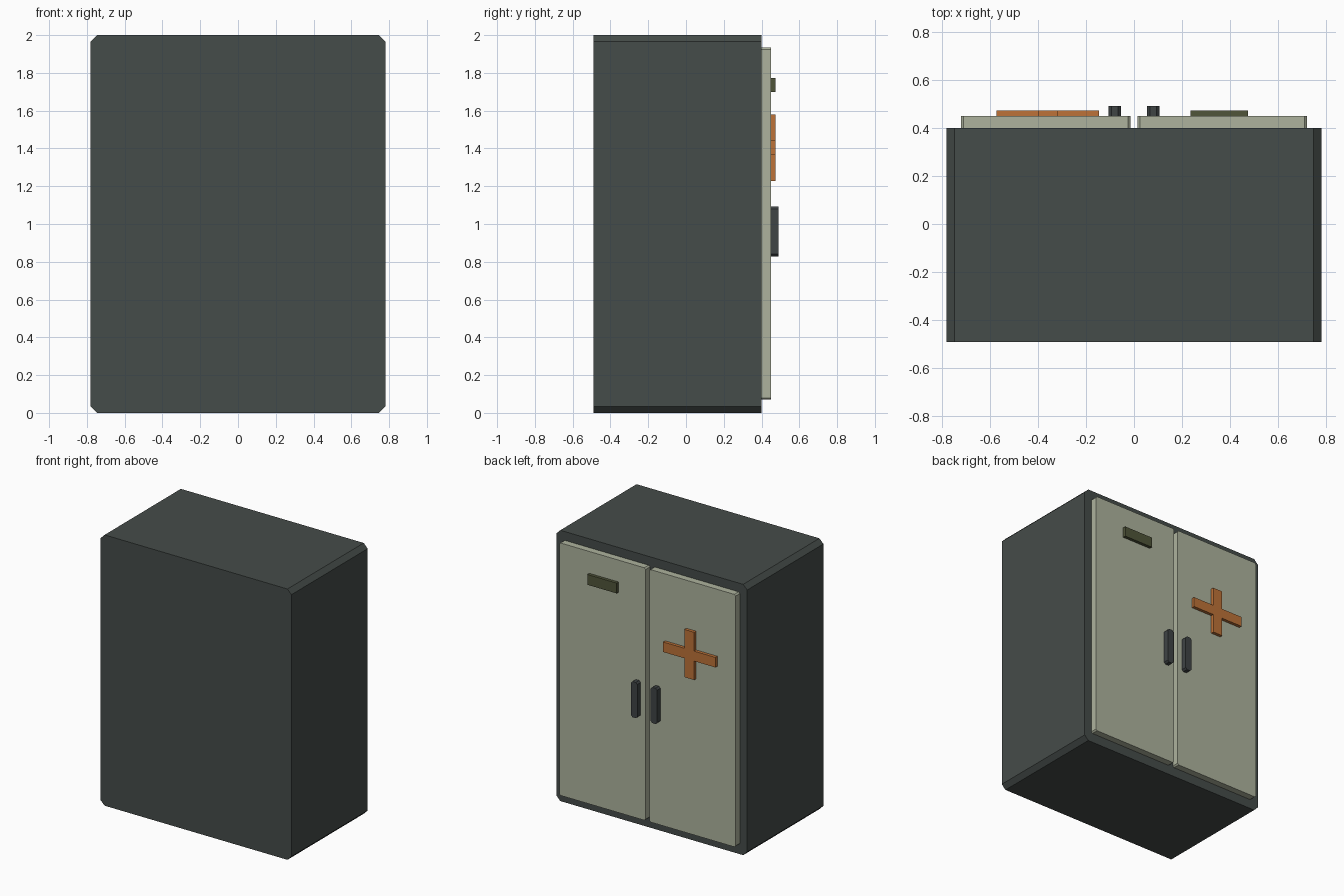
import bpy, bmesh

if "Cube" in bpy.data.objects:
    bpy.data.objects.remove(bpy.data.objects["Cube"])


def material(name, rgb):
    m = bpy.data.materials.new(name)
    m.diffuse_color = (*rgb, 1)
    m.use_nodes = True
    m.node_tree.nodes["Principled BSDF"].inputs["Base Color"].default_value = m.diffuse_color
    return m


def prism(name, outline, y0, y1, mat):
    """Extrude an x-z outline from y0 to y1."""
    bm = bmesh.new()
    face = bm.faces.new([bm.verts.new((x, y0, z)) for x, z in outline])
    ext = bmesh.ops.extrude_face_region(bm, geom=[face])["geom"]
    bmesh.ops.translate(bm, vec=(0, y1 - y0, 0),
                        verts=[v for v in ext if isinstance(v, bmesh.types.BMVert)])
    bmesh.ops.recalc_face_normals(bm, faces=bm.faces)
    me = bpy.data.meshes.new(name)
    bm.to_mesh(me)
    bm.free()
    me.materials.append(mat)
    ob = bpy.data.objects.new(name, me)
    bpy.context.collection.objects.link(ob)
    return ob


def chamfered(x0, x1, z0, z1, c):
    """Rectangle with its four corners cut off."""
    return [(x0 + c, z0), (x1 - c, z0), (x1, z0 + c), (x1, z1 - c),
            (x1 - c, z1), (x0 + c, z1), (x0, z1 - c), (x0, z0 + c)]


shell = material("dark_shell", (0.06, 0.072, 0.067))
cream = material("pale_door", (0.42, 0.45, 0.34))
dark = material("handle_dark", (0.05, 0.058, 0.06))
orange = material("orange_mark", (0.51, 0.17, 0.04))
olive = material("olive_plate", (0.08, 0.09, 0.042))

# Cabinet body
prism("cabinet_body", chamfered(-0.78, 0.78, 0, 2, 0.033), -0.49, 0.40, shell)

# Pair of doors with handles
for side, s in (("left", -1), ("right", 1)):
    x0, x1 = sorted((s * 0.015, s * 0.72))
    prism(side + "_door", chamfered(x0, x1, 0.07, 1.935, 0.01), 0.40, 0.45, cream)
    x0, x1 = sorted((s * 0.055, s * 0.106))
    prism(side + "_handle", chamfered(x0, x1, 0.828, 1.092, 0.012), 0.45, 0.49, dark)

# Cross on one door
cx, cz, w, h, a, b = -0.358, 1.404, 0.213, 0.176, 0.04, 0.037
plus = [(-a, -h), (a, -h), (a, -b), (w, -b), (w, b), (a, b),
        (a, h), (-a, h), (-a, b), (-w, b), (-w, -b), (-a, -b)]
prism("cross_mark", [(cx + x, cz + z) for x, z in plus], 0.45, 0.473, orange)

# Blank plate on the other door
prism("door_plate", [(0.235, 1.698), (0.475, 1.698), (0.475, 1.774), (0.235, 1.774)],
      0.45, 0.473, olive)
